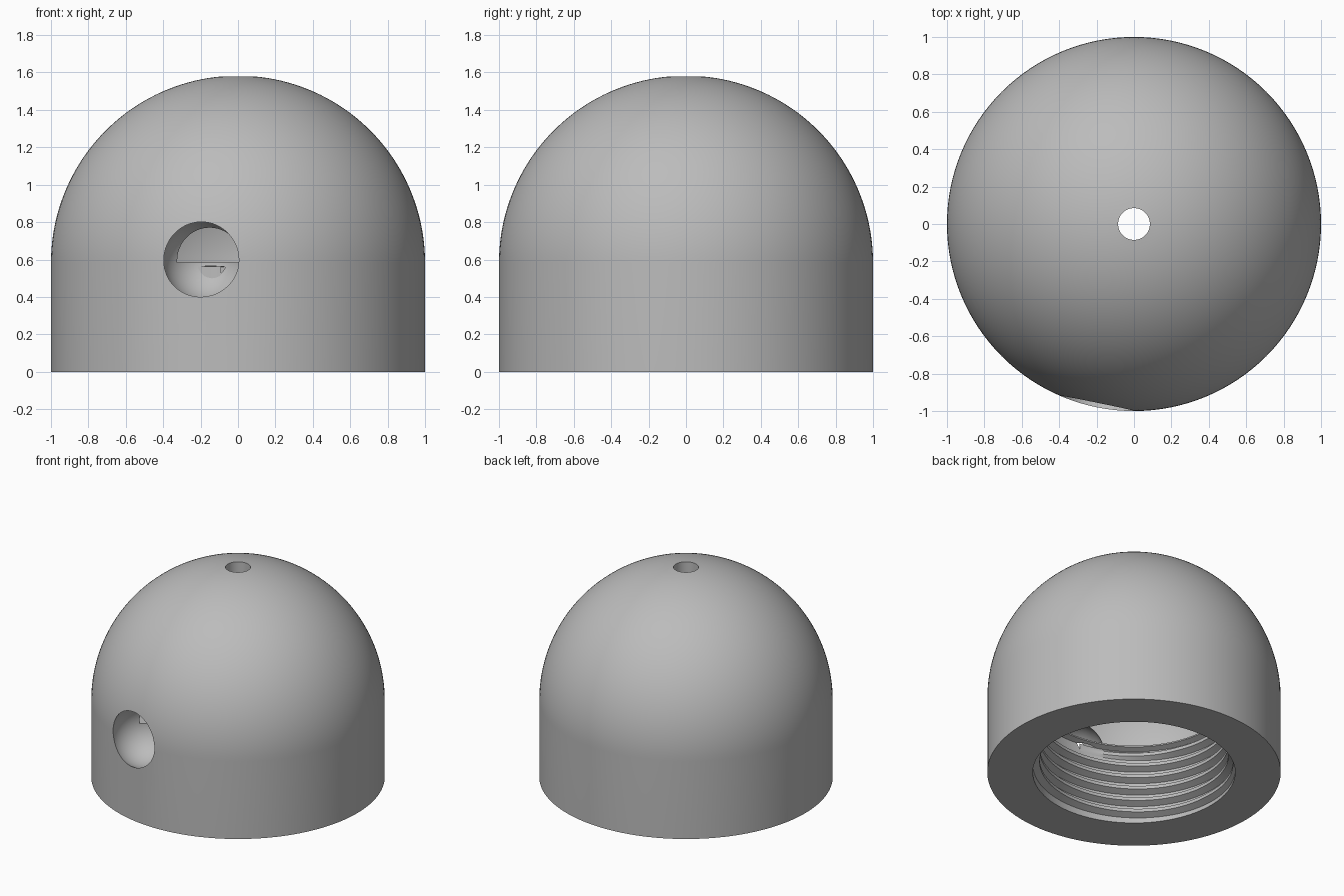
import bpy, bmesh, math

if "Cube" in bpy.data.objects:
    bpy.data.objects.remove(bpy.data.objects["Cube"])

SEG = 128
grey = bpy.data.materials.new("plain grey")
grey.diffuse_color = (0.5, 0.5, 0.5, 1)
grey.use_nodes = True
grey.node_tree.nodes["Principled BSDF"].inputs["Base Color"].default_value = grey.diffuse_color


def make_object(name, bm):
    bmesh.ops.recalc_face_normals(bm, faces=bm.faces)
    mesh = bpy.data.meshes.new(name)
    bm.to_mesh(mesh)
    bm.free()
    ob = bpy.data.objects.new(name, mesh)
    bpy.context.collection.objects.link(ob)
    mesh.materials.append(grey)
    return ob


def smooth(ob, degrees=30):
    bpy.ops.object.select_all(action='DESELECT')
    ob.select_set(True)
    bpy.context.view_layer.objects.active = ob
    bpy.ops.object.shade_smooth_by_angle(angle=math.radians(degrees))


def strip_rings(bm, rings, closed):
    """Bridge consecutive vertex rings, each ring being a closed loop."""
    pairs = list(zip(rings, rings[1:] + rings[:1])) if closed else list(zip(rings, rings[1:]))
    for a, b in pairs:
        for i in range(len(a)):
            j = (i + 1) % len(a)
            bm.faces.new((a[i], a[j], b[j], b[i]))


def arc(radius, z0, r_end, steps):
    """Dome profile from the equator up to the vent radius."""
    top = math.acos(r_end / radius)
    return [(radius * math.cos(top * i / steps), z0 + radius * math.sin(top * i / steps))
            for i in range(steps + 1)]


# Domed shell: outer dome, top vent, inner chamber, ledge, lip and bore
VENT = 0.085
profile = [(1, 0)] + arc(1, 0.583, VENT, 40)
profile += arc(0.78, 0.585, VENT, 32)[::-1]
profile += [(0.65, 0.585), (0.65, 0.575), (0.69, 0.56), (0.69, 0)]
bm = bmesh.new()
rings = []
for k in range(SEG):
    a = math.tau * k / SEG
    rings.append([bm.verts.new((r * math.cos(a), r * math.sin(a), z)) for r, z in profile])
strip_rings(bm, rings, True)
shell = make_object("domed_shell", bm)

# Round side pocket that breaks into the chamber
bm = bmesh.new()
bmesh.ops.create_uvsphere(bm, u_segments=64, v_segments=32, radius=0.222)
pocket = make_object("pocket_cutter", bm)
pocket.location = (-0.179, -0.875, 0.595)
pocket.hide_render = True
pocket.hide_viewport = True
cut = shell.modifiers.new("side pocket", 'BOOLEAN')
cut.operation = 'DIFFERENCE'
cut.solver = 'EXACT'
cut.object = pocket
bpy.context.view_layer.objects.active = shell
bpy.ops.object.modifier_apply(modifier=cut.name)
bpy.data.objects.remove(pocket)
smooth(shell)

# Helical thread ridge inside the bore, fading out at both ends
PITCH, TURNS, START = 0.09, 5.4, 0.045
steps = int(TURNS * 96)
bm = bmesh.new()
rings = []
for k in range(steps + 1):
    a = math.tau * k / 96 - math.radians(240)
    z = START + PITCH * k / 96
    fade = min(1, k / 16, (steps - k) / 16)
    crest = 0.688 - 0.045 * fade
    section = [(0.693, z - 0.034), (crest, z - 0.012), (crest, z + 0.012), (0.693, z + 0.034)]
    rings.append([bm.verts.new((r * math.cos(a), r * math.sin(a), h)) for r, h in section])
strip_rings(bm, rings, False)
bm.faces.new(rings[0])
bm.faces.new(rings[-1])
smooth(make_object("screw_thread", bm))
